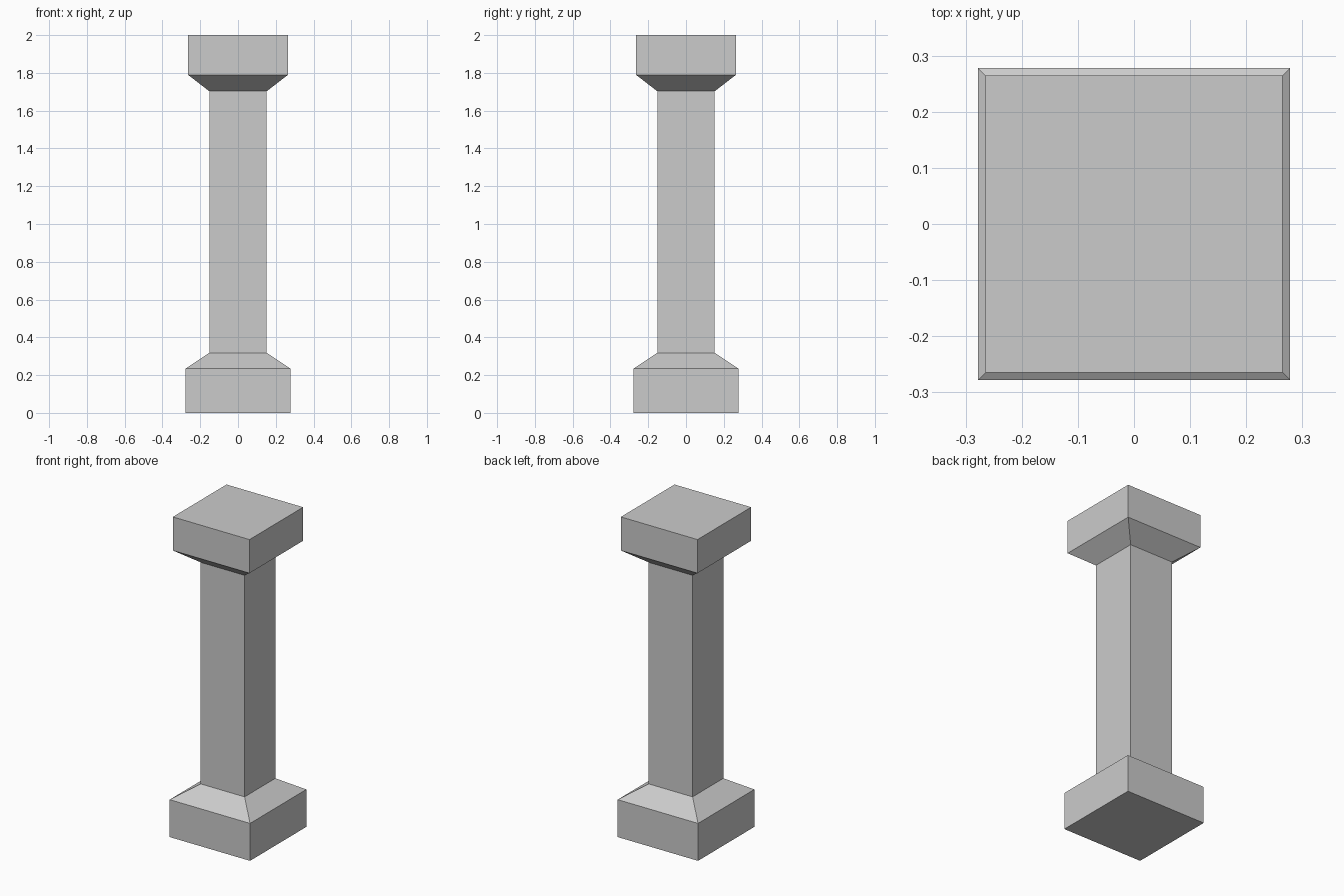
import bpy
import bmesh

if "Cube" in bpy.data.objects:
    bpy.data.objects.remove(bpy.data.objects["Cube"])


def square_loft(name, rings, cap_bottom=False, cap_top=False):
    """Skin square sections given as (half width, height)."""
    bm = bmesh.new()
    corners = ((-1, -1), (1, -1), (1, 1), (-1, 1))
    loops = [[bm.verts.new((x * w, y * w, z)) for x, y in corners] for w, z in rings]
    for low, high in zip(loops, loops[1:]):
        for i in range(4):
            j = (i + 1) % 4
            bm.faces.new((low[i], low[j], high[j], high[i]))
    if cap_bottom:
        bm.faces.new(loops[0][::-1])
    if cap_top:
        bm.faces.new(loops[-1])
    mesh = bpy.data.meshes.new(name)
    bm.to_mesh(mesh)
    bm.free()
    obj = bpy.data.objects.new(name, mesh)
    bpy.context.collection.objects.link(obj)
    return obj


SHAFT = 0.152
SHAFT_BOTTOM, SHAFT_TOP = 0.318, 1.703

# Plinth with sloped shoulder
square_loft("base", [(0.278, 0), (0.278, 0.234), (SHAFT, SHAFT_BOTTOM)], cap_bottom=True)

# Plain square shaft, open where it meets the other parts
square_loft("shaft", [(SHAFT, SHAFT_BOTTOM), (SHAFT, SHAFT_TOP)])

# Flared capital with square block
square_loft("capital", [(SHAFT, SHAFT_TOP), (0.265, 1.79), (0.265, 2.0)], cap_top=True)
